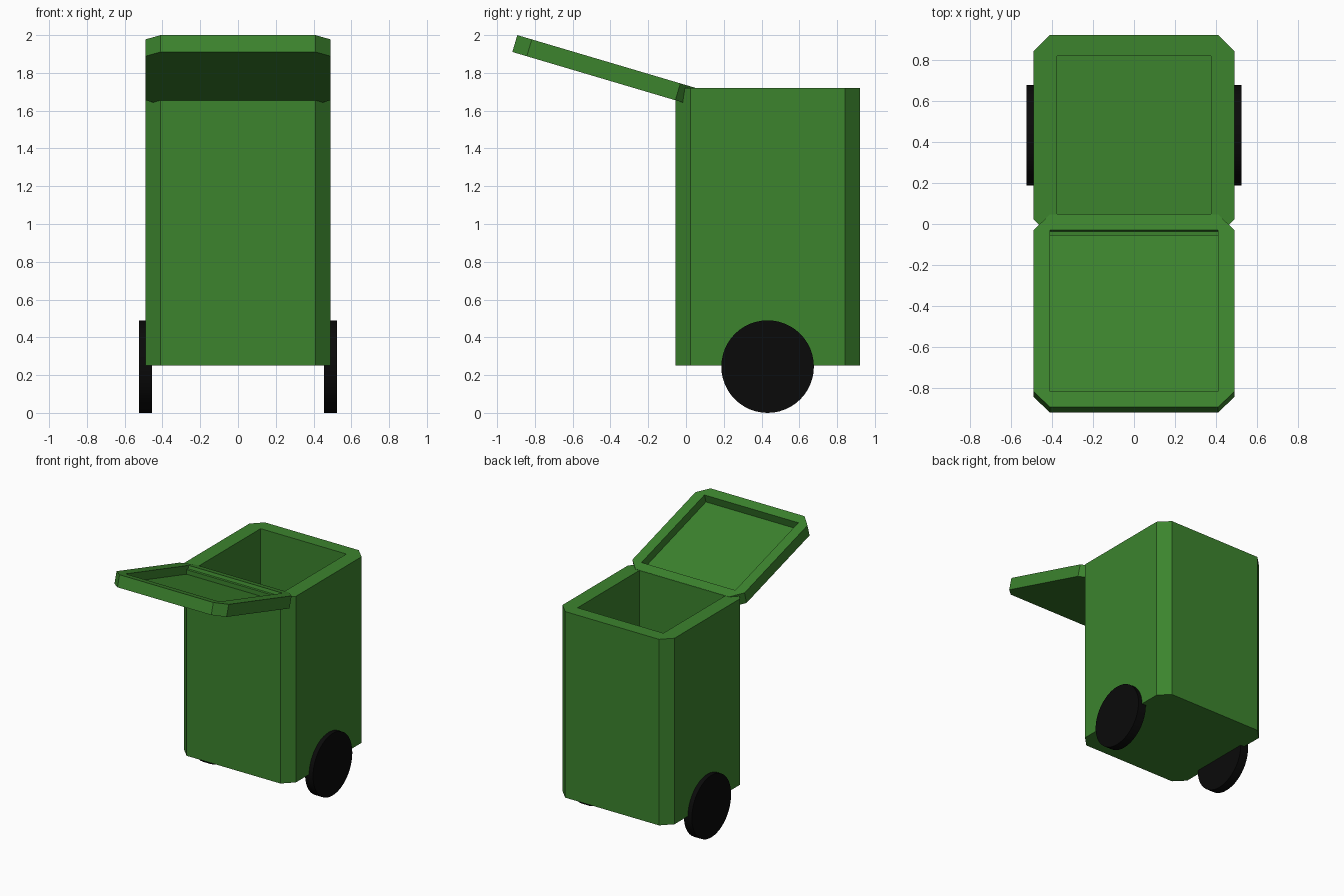
import bpy, bmesh, math

if "Cube" in bpy.data.objects:
    bpy.data.objects.remove(bpy.data.objects["Cube"])


def material(name, rgb):
    m = bpy.data.materials.new(name)
    m.diffuse_color = (*rgb, 1)
    m.use_nodes = True
    m.node_tree.nodes["Principled BSDF"].inputs["Base Color"].default_value = m.diffuse_color
    return m


green = material("green_plastic", (0.045, 0.23, 0.027))
black = material("black_rubber", (0.003, 0.003, 0.003))


def tray(name, hx, hy, height, chamfer, ix, iy, depth):
    """Chamfered box with a rectangular pocket; origin at the rim centre."""
    bm = bmesh.new()
    c = chamfer
    outline = [(hx, -hy + c), (hx, hy - c), (hx - c, hy), (-hx + c, hy),
               (-hx, hy - c), (-hx, -hy + c), (-hx + c, -hy), (hx - c, -hy)]
    pocket = [(ix, -iy), (ix, iy), (-ix, iy), (-ix, -iy)]

    def ring(points, z):
        return [bm.verts.new((x, y, z)) for x, y in points]

    def walls(a, b):
        n = len(a)
        for i in range(n):
            j = (i + 1) % n
            bm.faces.new((a[i], a[j], b[j], b[i]))

    bottom, top = ring(outline, -height), ring(outline, 0)
    inner, floor = ring(pocket, 0), ring(pocket, -depth)
    walls(bottom, top)
    walls(inner, floor)
    bm.faces.new(bottom)
    bm.faces.new(floor)
    # Rim: a quad along each side and a triangle at each corner
    for i in range(4):
        a, b = top[2 * i], top[2 * i + 1]
        p, q = inner[i], inner[(i + 1) % 4]
        bm.faces.new((a, b, q, p))
        bm.faces.new((b, top[(2 * i + 2) % 8], q))
    bmesh.ops.recalc_face_normals(bm, faces=bm.faces)
    me = bpy.data.meshes.new(name)
    bm.to_mesh(me)
    bm.free()
    me.materials.append(green)
    ob = bpy.data.objects.new(name, me)
    bpy.context.collection.objects.link(ob)
    return ob


# Bin body, open at the top
body = tray("bin_body", 0.49, 0.489, 1.47, 0.08, 0.375, 0.385, 1.36)
body.location = (0, 0.433, 1.72)

# Lid, swung open over the front
tilt = math.radians(16.5)
lid = tray("lid", 0.49, 0.49, 0.093, 0.08, 0.41, 0.41, 0.065)
lid.location = (0, -0.893 + 0.49 * math.cos(tilt), 2.0 - 0.49 * math.sin(tilt))
lid.rotation_euler = (-tilt, 0, 0)

# Wheels
for side, label in ((-1, "left"), (1, "right")):
    bpy.ops.mesh.primitive_cylinder_add(
        vertices=48, radius=0.245, depth=0.07,
        location=(side * 0.49, 0.432, 0.245), rotation=(0, math.pi / 2, 0))
    wheel = bpy.context.object
    wheel.name = label + "_wheel"
    wheel.data.materials.append(black)
    bpy.ops.object.shade_smooth_by_angle()
